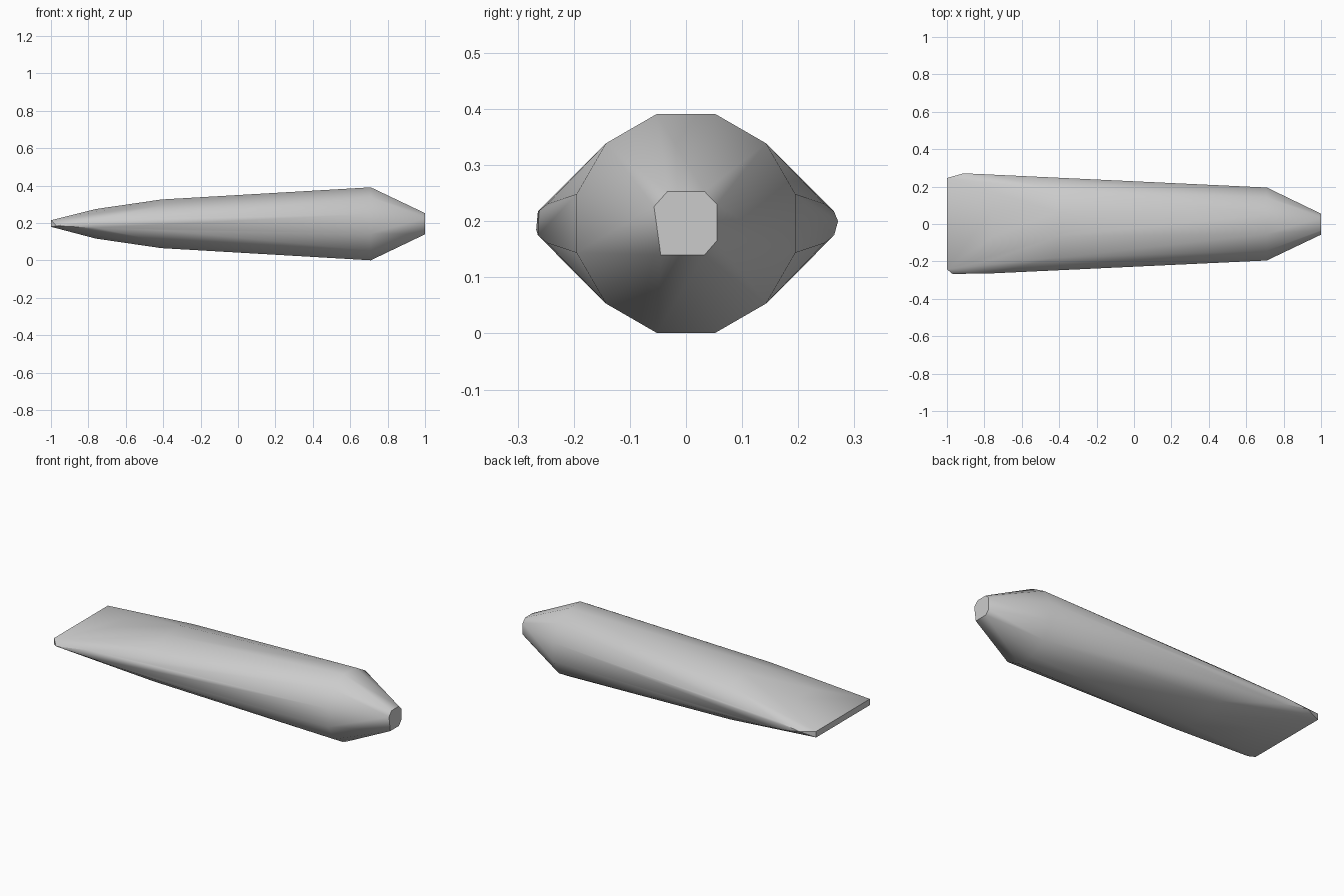
import bpy, bmesh, math

cube = bpy.data.objects.get("Cube")
if cube:
    bpy.data.objects.remove(cube, do_unlink=True)

SIDES = 12
MID_Z = 0.196

# Plain grey material
grey = bpy.data.materials.new("plain_grey")
grey.use_nodes = True
colour = (0.6, 0.6, 0.6, 1)
grey.diffuse_color = colour
grey.node_tree.nodes["Principled BSDF"].inputs["Base Color"].default_value = colour


def ring(x, half_width, half_height):
    """Twelve-sided oval cross-section with flat top, bottom and sides."""
    grow = 1 / math.cos(math.pi / SIDES)
    points = []
    for i in range(SIDES):
        a = (i + 0.5) * 2 * math.pi / SIDES
        points.append((x, grow * half_width * math.cos(a),
                       MID_Z + grow * half_height * math.sin(a)))
    return points


# Body sections, from the round shoulder to the flattened end
points = []
for section in [(0.71, 0.195, 0.195), (-0.41, 0.247, 0.13), (-0.76, 0.264, 0.079)]:
    points += ring(*section)

# Blunt small end with clipped corners
small_end = [(-0.045, 0.14), (-0.057, 0.226), (-0.033, 0.253), (0.033, 0.253),
             (0.055, 0.23), (0.055, 0.165), (0.033, 0.14)]
points += [(1, y, z) for y, z in small_end]

# Thin flat end, with slightly wider corners just before it
points += [(-1, y, z) for y in (-0.242, 0.246) for z in (0.18, 0.215)]
points += [(-0.97, -0.267, 0.185), (-0.91, 0.271, 0.2)]

# Wrap all sections in one tapered skin
bm = bmesh.new()
for p in points:
    bm.verts.new(p)
result = bmesh.ops.convex_hull(bm, input=bm.verts[:])
loose = [v for v in bm.verts if not v.link_faces]
bmesh.ops.delete(bm, geom=loose, context='VERTS')
bmesh.ops.dissolve_limit(bm, angle_limit=math.radians(0.5),
                         verts=bm.verts[:], edges=bm.edges[:])
bmesh.ops.recalc_face_normals(bm, faces=bm.faces[:])

mesh = bpy.data.meshes.new("tapered_body")
bm.to_mesh(mesh)
bm.free()
mesh.materials.append(grey)
body = bpy.data.objects.new("tapered_body", mesh)
bpy.context.collection.objects.link(body)

# Smooth sides, crisp ends
bpy.ops.object.select_all(action='DESELECT')
body.select_set(True)
bpy.context.view_layer.objects.active = body
bpy.ops.object.shade_smooth_by_angle(angle=math.radians(35))
